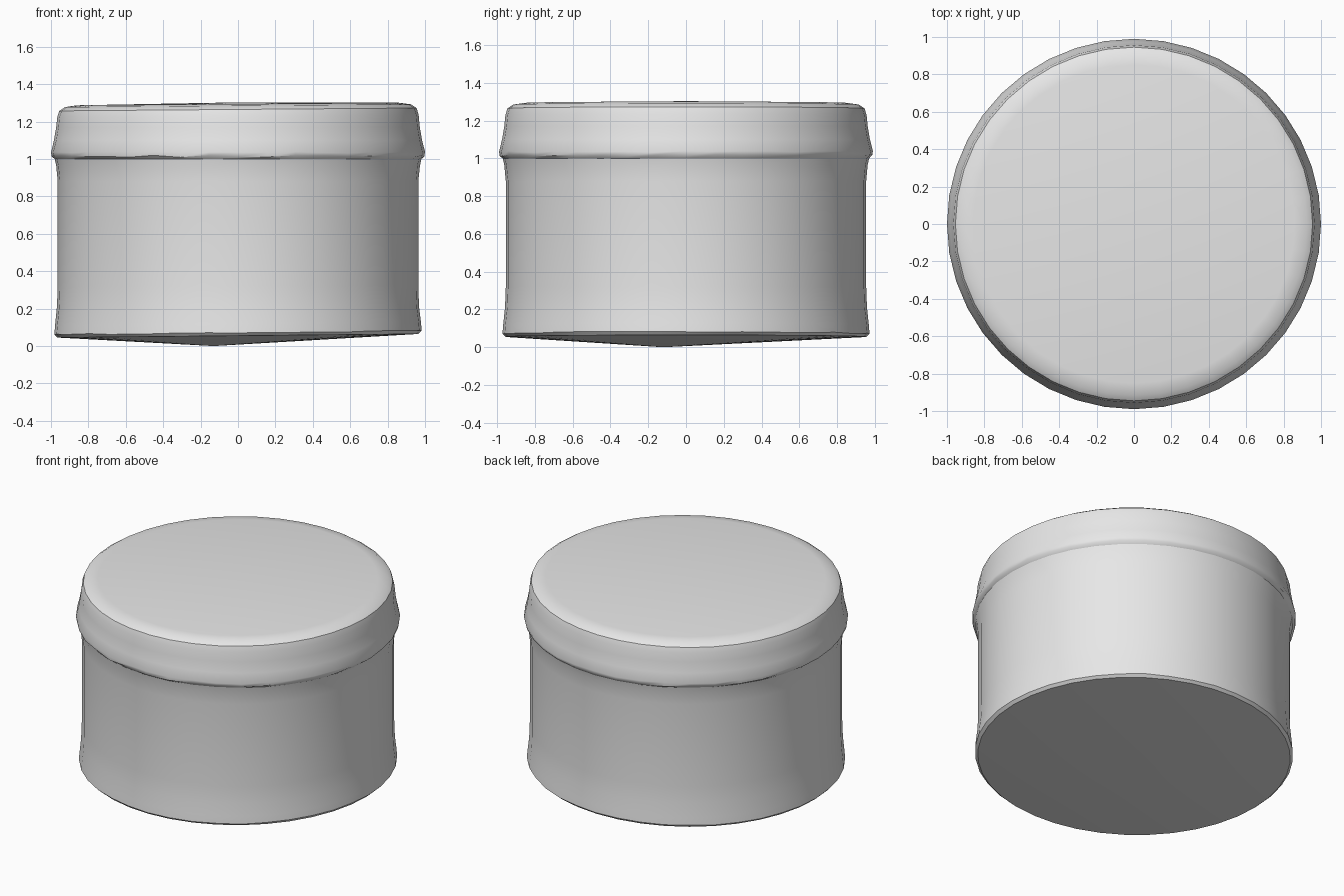
import bpy, bmesh, math, random

random.seed(4)
SIDES = 40

cube = bpy.data.objects.get("Cube")
if cube:
    bpy.data.objects.remove(cube, do_unlink=True)

grey = bpy.data.materials.new("light grey")
grey.use_nodes = True
grey.diffuse_color = (0.8, 0.8, 0.8, 1)
grey.node_tree.nodes["Principled BSDF"].inputs["Base Color"].default_value = (0.8, 0.8, 0.8, 1)


def lathe(name, profile, bottom=None, top=None):
    """Revolve (radius, height, tilt, wobble) rings; close an end with a fan to a point."""
    bm = bmesh.new()
    rings = []
    for radius, height, tilt, wobble in profile:
        ring = []
        for i in range(SIDES):
            a = math.tau * i / SIDES
            x, y = radius * math.cos(a), radius * math.sin(a) * 0.99
            dz = random.uniform(-wobble, wobble)
            ring.append(bm.verts.new((x, y, height + tilt * x + dz)))
        rings.append(ring)
    for low, high in zip(rings, rings[1:]):
        for i in range(SIDES):
            j = (i + 1) % SIDES
            bm.faces.new((low[i], low[j], high[j], high[i]))
    for point, ring, step in ((bottom, rings[0], -1), (top, rings[-1], 1)):
        if point:
            tip = bm.verts.new(point)
            for i in range(SIDES):
                bm.faces.new((ring[i], ring[(i + 1) % SIDES], tip)[::step])
    mesh = bpy.data.meshes.new(name)
    bm.to_mesh(mesh)
    bm.free()
    mesh.materials.append(grey)
    obj = bpy.data.objects.new(name, mesh)
    bpy.context.collection.objects.link(obj)
    bpy.ops.object.select_all(action="DESELECT")
    obj.select_set(True)
    bpy.context.view_layer.objects.active = obj
    bpy.ops.object.shade_smooth_by_angle(angle=math.radians(35))
    return obj


# Round container with a flared foot and a shallow pointed base
lathe("container_body", [
    (0.965, 0.055, 0.01, 0),
    (0.982, 0.072, 0.01, 0.003),
    (0.978, 0.12, 0.01, 0),
    (0.968, 0.21, 0, 0),
    (0.964, 0.32, 0, 0),
    (0.964, 0.88, 0, 0),
    (0.972, 0.96, 0, 0.008),
    (0.980, 1.0, 0, 0),
], bottom=(-0.13, -0.12, 0.0))

# Lid with a slightly uneven lip and a rounded shoulder
lathe("lid", [
    (0.980, 1.0, 0, 0),
    (0.996, 1.015, 0, 0.006),
    (1.0, 1.035, 0, 0.004),
    (0.984, 1.10, 0, 0),
    (0.972, 1.17, 0, 0),
    (0.966, 1.23, 0.005, 0),
    (0.955, 1.265, 0.008, 0),
    (0.925, 1.285, 0.008, 0),
    (0.86, 1.294, 0.008, 0),
], top=(0, 0, 1.303))
